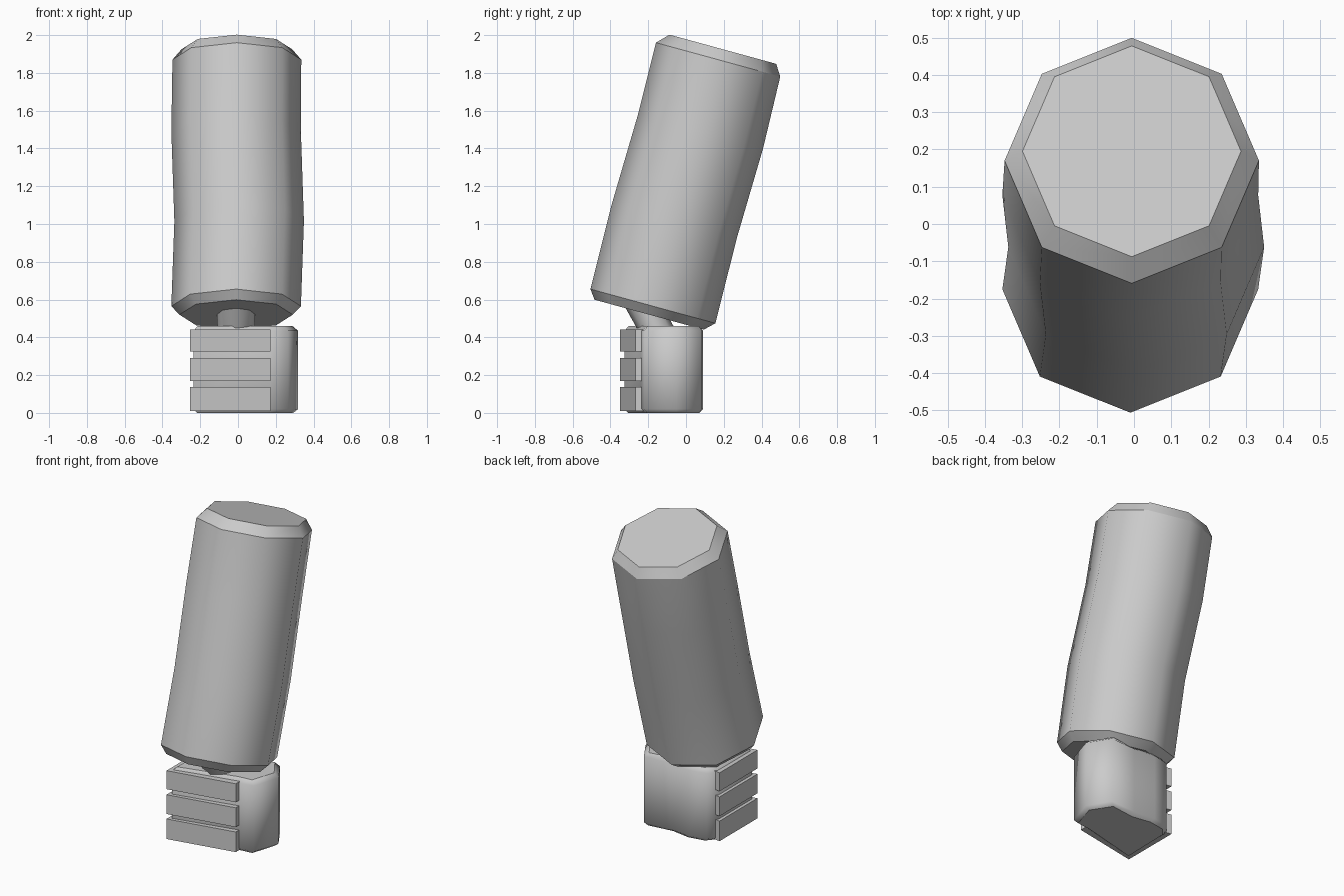
import bpy, bmesh, math
from mathutils import Vector

if "Cube" in bpy.data.objects:
    bpy.data.objects.remove(bpy.data.objects["Cube"])


def loft(name, rings, sharp_rings, sharp_angle=60):
    """Skin equal-length point rings into a capped solid, smooth around its sides."""
    bm = bmesh.new()
    loops = [[bm.verts.new(p) for p in ring] for ring in rings]
    n = len(loops[0])
    for a, b in zip(loops, loops[1:]):
        for i in range(n):
            j = (i + 1) % n
            bm.faces.new((a[i], a[j], b[j], b[i])).smooth = True
    bm.faces.new(loops[0][::-1])
    bm.faces.new(loops[-1])
    bm.normal_update()
    for e in bm.edges:
        if e.calc_face_angle(0) > math.radians(sharp_angle):
            e.smooth = False
    for k in sharp_rings:
        for i in range(n):
            bm.edges.get((loops[k][i], loops[k][(i + 1) % n])).smooth = False
    mesh = bpy.data.meshes.new(name)
    bm.to_mesh(mesh)
    bm.free()
    obj = bpy.data.objects.new(name, mesh)
    bpy.context.collection.objects.link(obj)
    return obj


def octagon(center, radius, tilt):
    """Eight points around center, tipped about x so the front edge rises."""
    c, s = math.cos(tilt), math.sin(tilt)
    pts = []
    for i in range(8):
        a = i * math.pi / 4
        u, v = radius * math.cos(a), radius * math.sin(a)
        pts.append(Vector(center) + Vector((u, v * c, -v * s)))
    return pts


def outline(points, z, inset=0.0):
    """Flat outline at height z, pulled towards its middle by inset."""
    mid = sum((Vector(p) for p in points), Vector((0, 0))) / len(points)
    ring = []
    for p in points:
        d = Vector(p) - mid
        q = mid + d * (1 - inset / d.length)
        ring.append((q.x, q.y, z))
    return ring


# Tilted octagonal sleeve with chamfered ends and a slight wobble
TILT = math.radians(15.3)
sleeve_rings = [((-0.01, -0.195, 0.52), 0.30), ((-0.01, -0.175, 0.565), 0.343),
                ((0.006, -0.062, 1.015), 0.343), ((-0.01, 0.077, 1.49), 0.343),
                ((-0.006, 0.17, 1.87), 0.341), ((-0.006, 0.195, 1.925), 0.293)]
loft("sleeve", [octagon(c, r, TILT) for c, r in sleeve_rings], (0, 1, 4, 5))

# Wrist peg between sleeve and hand
loft("wrist", [octagon((-0.01, -0.15, 0.43), 0.1, 0),
               octagon((-0.01, -0.228, 0.57), 0.1, 0)], (0, 1))

# Palm block, running behind the fingers
palm = [(-0.235, -0.325), (0.17, -0.235), (0.265, -0.22), (0.318, -0.05),
        (0.235, 0.085), (0.06, 0.075), (-0.08, 0.09), (-0.19, 0.065), (-0.235, 0.01)]
loft("palm", [outline(palm, 0.0, 0.025), outline(palm, 0.02),
              outline(palm, 0.435), outline(palm, 0.46, 0.03)], (0, 3))

# Three stacked folded fingers wrapping the front left corner
finger = [(-0.255, -0.35), (0.172, -0.268), (0.172, -0.2), (-0.1, 0.0), (-0.255, 0.03)]
for i, (low, high) in enumerate([(0.01, 0.137), (0.168, 0.29), (0.325, 0.442)]):
    loft(f"finger_{i + 1}", [outline(finger, low), outline(finger, high)], (0, 1), 40)
